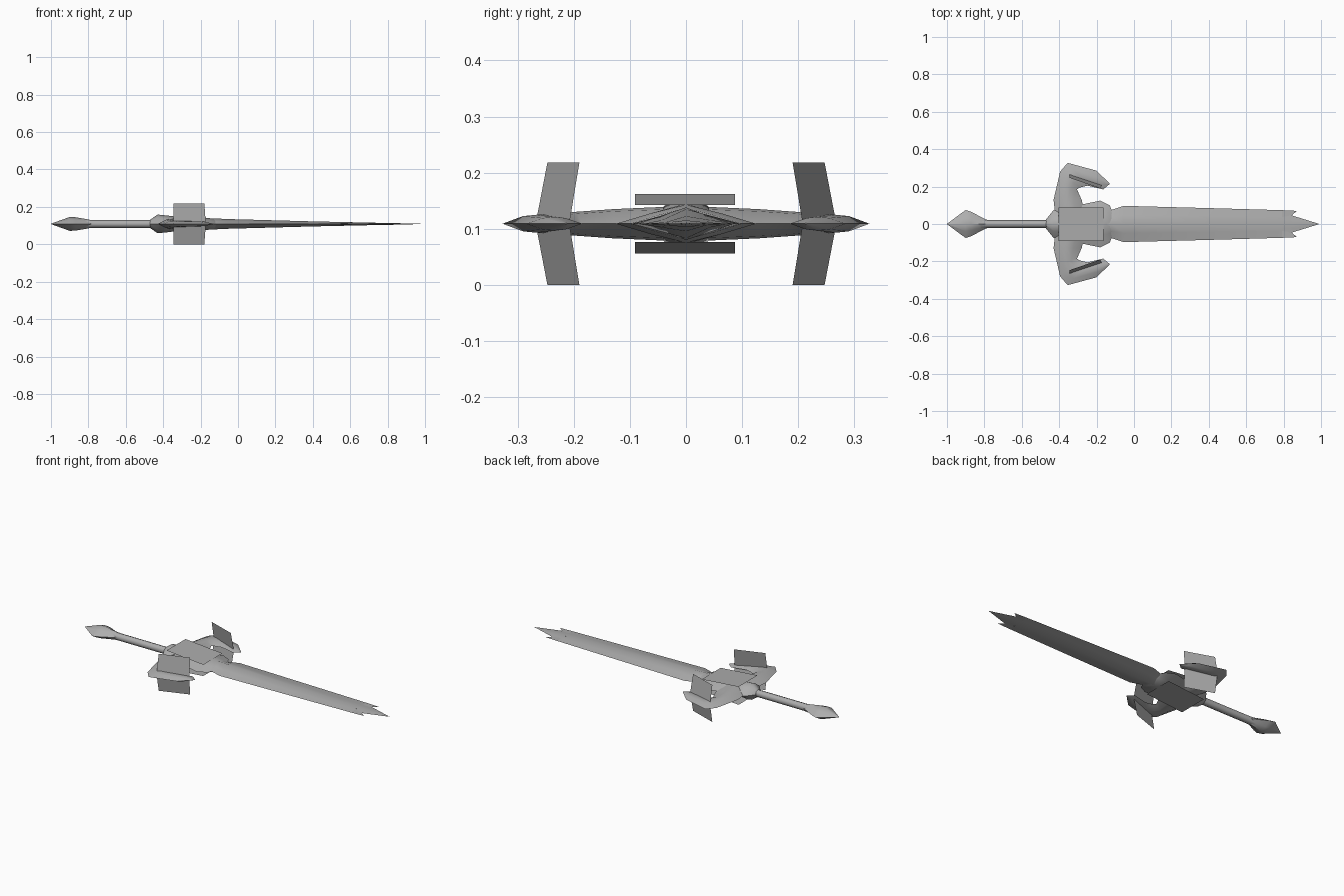
import bpy, bmesh, math

if "Cube" in bpy.data.objects:
    bpy.data.objects.remove(bpy.data.objects["Cube"])

Z = 0.109  # height of the sword's middle plane

steel = bpy.data.materials.new("steel_grey")
steel.diffuse_color = (0.42, 0.42, 0.42, 1)
steel.use_nodes = True
steel.node_tree.nodes["Principled BSDF"].inputs["Base Color"].default_value = steel.diffuse_color


def finish(name, bm, smooth=True, mirror=False):
    bmesh.ops.remove_doubles(bm, verts=bm.verts, dist=0.0002)
    bmesh.ops.recalc_face_normals(bm, faces=bm.faces)
    me = bpy.data.meshes.new(name)
    bm.to_mesh(me)
    bm.free()
    me.materials.append(steel)
    ob = bpy.data.objects.new(name, me)
    bpy.context.collection.objects.link(ob)
    if mirror:
        m = ob.modifiers.new("mirror", 'MIRROR')
        m.use_axis = (False, True, False)
        m.use_mirror_merge = False
    if smooth:
        bpy.ops.object.select_all(action='DESELECT')
        ob.select_set(True)
        bpy.context.view_layer.objects.active = ob
        bpy.ops.object.shade_smooth_by_angle(angle=math.radians(50))
    return ob


def loft(name, rings, **kw):
    """Skin a list of closed rings and cap both ends."""
    bm = bmesh.new()
    vr = [[bm.verts.new(p) for p in r] for r in rings]
    n = len(vr[0])
    for a, b in zip(vr, vr[1:]):
        for i in range(n):
            j = (i + 1) % n
            bm.faces.new((a[i], a[j], b[j], b[i]))
    bm.faces.new(vr[0][::-1])
    bm.faces.new(vr[-1])
    return finish(name, bm, **kw)


def oval(x, w, h, n=8):
    return [(x, w * math.cos(2 * math.pi * i / n), Z + h * math.sin(2 * math.pi * i / n))
            for i in range(n)]


def lens(x, w, h, k=0.45):
    """Pointed section, slightly hollow between centre ridge and edges."""
    return [(x, w, Z), (x, w * .5, Z + h * k), (x, 0, Z + h), (x, -w * .5, Z + h * k),
            (x, -w, Z), (x, -w * .5, Z - h * k), (x, 0, Z - h), (x, w * .5, Z - h * k)]


# pommel and grip
loft("pommel", [lens(x, w, h, .6) for x, w, h in
     [(-1, .001, .001), (-.9, .075, .037), (-.87, .065, .036), (-.8, .028, .024), (-.78, .02, .018)]])
loft("grip", [oval(-.82, .025, .024), oval(-.78, .021, .021), oval(-.45, .02, .021)])

# collar and guard body
loft("collar", [lens(x, w, h, .65) for x, w, h in
     [(-.47, .025, .022), (-.43, .075, .05), (-.38, .07, .045), (-.3, .06, .035)]])
loft("guard_body", [lens(x, w, h, .55) for x, w, h in
     [(-.40, .085, .036), (-.3, .1, .036), (-.18, .125, .034), (-.13, .1, .028), (-.11, .05, .022)]])

# blade: two side edges ending in prongs around a longer centre spike
loft("blade", [lens(x, w, h, .5) for x, w, h in
     [(-.2, .06, .032), (-.12, .075, .029), (-.055, .097, .026), (.4, .085, .0135), (.79, .074, .005)]])
loft("blade_spike", [lens(x, w, h, .5) for x, w, h in
     [(.78, .06, .006), (.85, .044, .004), (.99, .0005, .0005)]])
bm = bmesh.new()
for s in (1, -1):
    pts = [(.79, .074, Z), (.872, .07, Z), (.84, .044, Z), (.79, .037, Z + s * .0025)]
    bm.faces.new([bm.verts.new(p) for p in pts])
finish("blade_prongs", bm, smooth=False, mirror=True)

# hooked guard arms: outer edge, inner edge, half thickness
stations = [((-.42, .04), (-.26, .04), .03),
            ((-.43, .13), (-.28, .13), .026),
            ((-.41, .215), (-.305, .185), .021),
            ((-.395, .28), (-.29, .195), .018),
            ((-.355, .327), (-.25, .205), .016),
            ((-.2, .285), (-.165, .185), .012),
            ((-.13, .216), (-.132, .212), .001)]
rings = []
for (ax, ay), (bx, by), h in stations:
    row = [(ax * (1 - t) + bx * t, ay * (1 - t) + by * t, Z + s * h)
           for t, s in [(0, 0), (.3, .85), (.5, 1), (.7, .85), (1, 0), (.7, -.85), (.5, -1), (.3, -.85)]]
    rings.append(row)
loft("guard_arm", rings, mirror=True)

# thin sloping plates above and below the guard
for name, s in (("top_plate", 1), ("bottom_plate", -1)):
    bm = bmesh.new()
    bm.faces.new([bm.verts.new(p) for p in
                  [(-.404, -.091, Z + s * .053), (-.163, -.091, Z + s * .033),
                   (-.163, .087, Z + s * .033), (-.404, .087, Z + s * .053)][::s]])
    ob = finish(name, bm, smooth=False)

# bent upright fins on the arms
bm = bmesh.new()
rows = [[bm.verts.new(p) for p in r] for r in
        [((-.345, .247, 0), (-.18, .19, 0)),
         ((-.345, .268, Z), (-.172, .208, Z)),
         ((-.345, .247, .218), (-.18, .19, .218))]]
for a, b in zip(rows, rows[1:]):
    bm.faces.new((a[0], b[0], b[1], a[1]))
finish("side_fin", bm, smooth=False, mirror=True)
